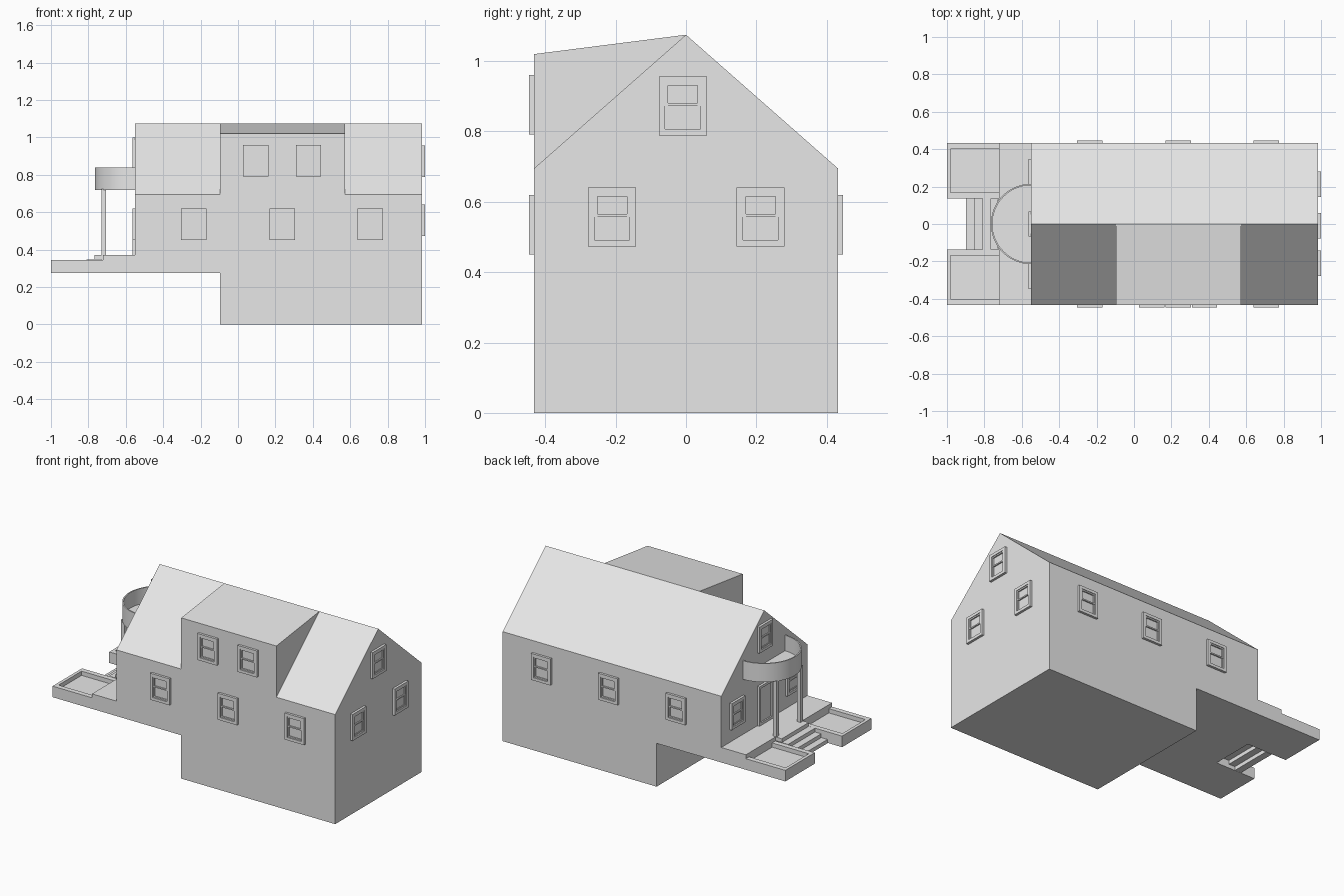
import bpy
import bmesh
from math import radians, pi, sin, cos
from mathutils import Matrix, Vector

if "Cube" in bpy.data.objects:
    bpy.data.objects.remove(bpy.data.objects["Cube"])

plaster = bpy.data.materials.new("light_grey")
plaster.use_nodes = True
grey = (0.8, 0.8, 0.8, 1)
plaster.diffuse_color = grey
plaster.node_tree.nodes["Principled BSDF"].inputs["Base Color"].default_value = grey

# Main dimensions
HALF = 0.432
WEST, EAST = -0.55, 0.985
BASE, PORCH, EAVE, RIDGE = 0.275, 0.37, 0.695, 1.075
PORCH_EDGE = -0.723
CELLAR = -0.096


def finish(name, bm):
    bmesh.ops.recalc_face_normals(bm, faces=bm.faces)
    mesh = bpy.data.meshes.new(name)
    bm.to_mesh(mesh)
    bm.free()
    mesh.materials.append(plaster)
    obj = bpy.data.objects.new(name, mesh)
    bpy.context.collection.objects.link(obj)
    return obj


def prism(name, points, offset):
    """Extrude a flat outline of 3D points along an offset."""
    bm = bmesh.new()
    face = bm.faces.new([bm.verts.new(p) for p in points])
    moved = bmesh.ops.extrude_face_region(bm, geom=[face], use_keep_orig=True)["geom"]
    verts = [g for g in moved if isinstance(g, bmesh.types.BMVert)]
    bmesh.ops.translate(bm, verts=verts, vec=offset)
    return finish(name, bm)


def boxes(name, ranges):
    """One object from boxes given as (x0, x1, y0, y1, z0, z1)."""
    bm = bmesh.new()
    for x0, x1, y0, y1, z0, z1 in ranges:
        centre = Vector((x0 + x1, y0 + y1, z0 + z1)) / 2
        size = Matrix.Diagonal((x1 - x0, y1 - y0, z1 - z0, 1))
        bmesh.ops.create_cube(bm, size=1, matrix=Matrix.Translation(centre) @ size)
    return finish(name, bm)


def frame(w, z0, z1, border, depth):
    """Four bars around an opening, standing out towards -y."""
    return [(-w, -w + border, -depth, 0, z0, z1),
            (w - border, w, -depth, 0, z0, z1),
            (-w + border, w - border, -depth, 0, z1 - border, z1),
            (-w + border, w - border, -depth, 0, z0, z0 + border)]


def place(obj, wall, along, z):
    spots = {"front": (along, -HALF, z, 0), "back": (along, HALF, z, 180),
             "east": (EAST, along, z, 90), "west": (WEST, along, z, -90)}
    x, y, z, turn = spots[wall]
    obj.location = (x, y, z)
    obj.rotation_euler.z = radians(turn)


def window(wall, along, z):
    """Sash window centred at a height on a wall."""
    w, h, b = 0.068, 0.084, 0.018
    parts = frame(w, -h, h, b, 0.015)
    parts += frame(w - b, 0, h - b, 0.008, 0.011)
    parts += frame(w - b, -h + b, 0.008, 0.008, 0.007)
    parts.append((b - w, w - b, -0.003, 0, b - h, h - b))
    place(boxes(wall + "_window", parts), wall, along, z)


# Walls with cellar and porch deck
outline = [(CELLAR, 0), (EAST, 0), (EAST, EAVE), (WEST, EAVE), (WEST, PORCH),
           (PORCH_EDGE, PORCH), (PORCH_EDGE, BASE), (CELLAR, BASE)]
prism("walls", [(x, -HALF, z) for x, z in outline], (0, 2 * HALF, 0))

# Gabled roof and the dormer on its front slope
prism("gable_roof", [(WEST, -HALF, EAVE), (WEST, HALF, EAVE), (WEST, 0, RIDGE)],
      (EAST - WEST, 0, 0))
prism("dormer", [(CELLAR, -HALF, EAVE), (CELLAR, -HALF, 1.02), (CELLAR, 0, RIDGE)],
      (0.572 - CELLAR, 0, 0))

# Windows
for x in (-0.237, 0.237, 0.708):
    window("front", x, 0.535)
    window("back", x, 0.535)
for x in (0.096, 0.377):
    window("front", x, 0.876)
for y, z in ((-0.21, 0.557), (0.212, 0.557), (-0.009, 0.873)):
    window("east", y, z)
for y, z in ((-0.28, 0.535), (0.28, 0.535), (0, 0.915)):
    window("west", y, z)

# Door
door_parts = frame(0.07, 0, 0.25, 0.016, 0.015)
door_parts.append((-0.054, 0.054, -0.006, 0, 0, 0.234))
place(boxes("door", door_parts), "west", 0, PORCH)

# Planters on both sides of the steps
for side, label in ((1, "left"), (-1, "right")):
    near, far, rim = 0.137, HALF, 0.345
    planter = [(-1, PORCH_EDGE, near, far, BASE, 0.318),
               (-1, -0.98, near, far, 0.318, rim),
               (-0.98, PORCH_EDGE, near, near + 0.032, 0.318, rim),
               (-0.98, PORCH_EDGE, far - 0.032, far, 0.318, rim)]
    if side < 0:
        planter = [(a, b, -d, -c, e, f) for a, b, c, d, e, f in planter]
    boxes(label + "_planter", planter)

# Steps down from the porch
rise, tread = 0.024, 0.044
steps = []
for i in range(4):
    x1, z1 = PORCH_EDGE - i * tread, PORCH - i * rise
    steps.append((x1 - tread, x1, -0.135, 0.135, z1 - rise, z1))
boxes("steps", steps)

# Half-round balcony: floor slab and thin parapet
R, N = 0.215, 32


def arc(radius, z):
    turns = [pi / 2 + pi * i / N for i in range(N + 1)]
    return [(WEST + radius * cos(t), radius * sin(t), z) for t in turns]


floor = prism("balcony_floor", arc(R - 0.004, 0.72), (0, 0, 0.02))
rail = prism("balcony_parapet", arc(R, 0.72) + arc(R - 0.008, 0.72)[::-1], (0, 0, 0.118))
for obj in (floor, rail):
    bpy.ops.object.select_all(action="DESELECT")
    obj.select_set(True)
    bpy.context.view_layer.objects.active = obj
    bpy.ops.object.shade_smooth_by_angle(angle=radians(30))

# Posts under the balcony
for y, label in ((0.12, "left"), (-0.12, "right")):
    boxes(label + "_post", [(-0.729, -0.705, y - 0.012, y + 0.012, 0.345, 0.725)])
